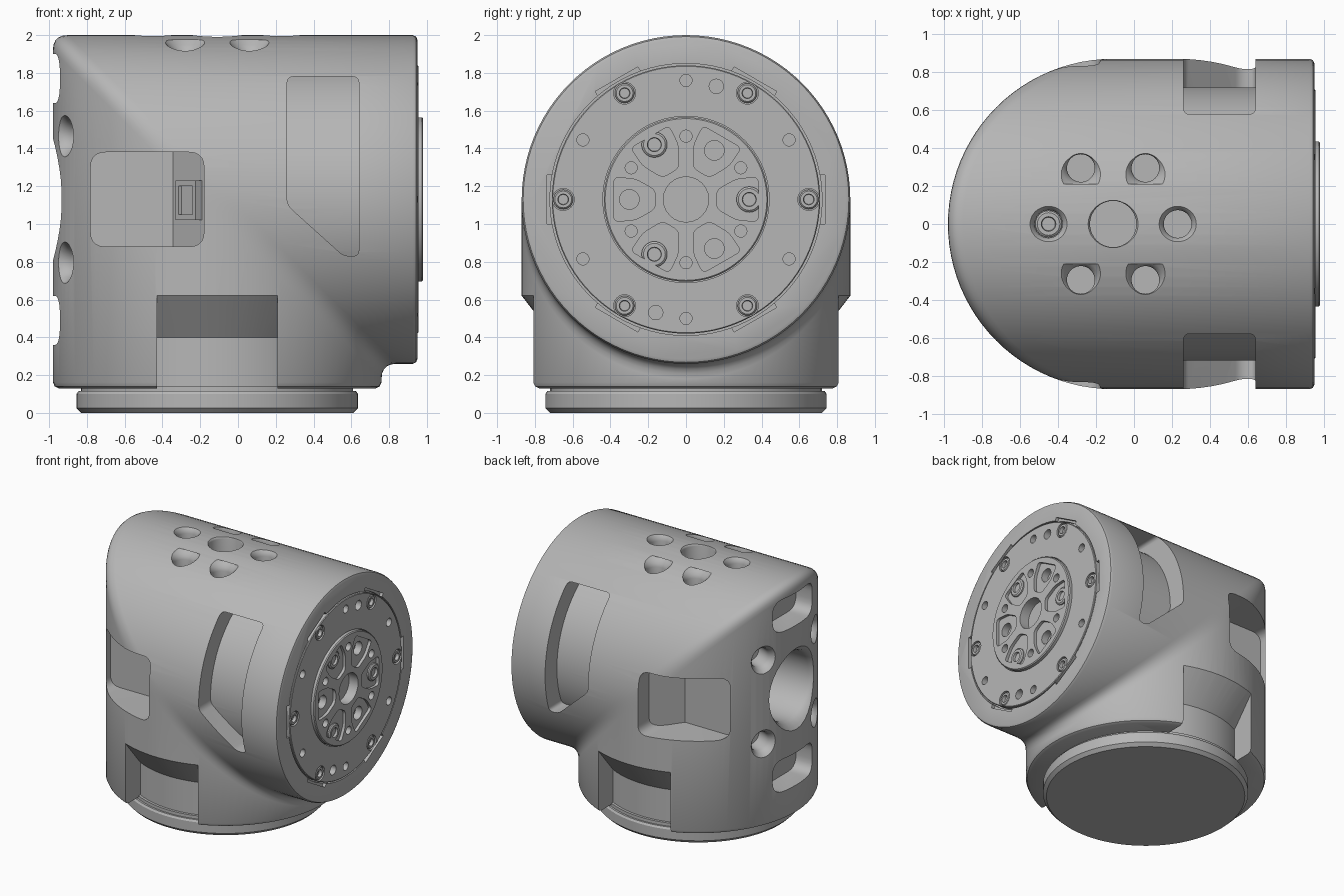
import bpy, bmesh
from math import sin, cos, pi, radians, sqrt
from mathutils import Vector

if "Cube" in bpy.data.objects:
    bpy.data.objects.remove(bpy.data.objects["Cube"], do_unlink=True)

GREY = (0.47, 0.47, 0.47, 1)
mat = bpy.data.materials.new("housing grey")
mat.use_nodes = True
mat.diffuse_color = GREY
mat.node_tree.nodes["Principled BSDF"].inputs["Base Color"].default_value = GREY

R = 0.87      # tube radius
XC = -0.11    # upright tube axis
ZC = 1.13     # level tube axis


def loft(name, rings):
    """Skin a list of equal rings and cap both ends."""
    bm = bmesh.new()
    rows = [[bm.verts.new(p) for p in ring] for ring in rings]
    for a, b in zip(rows, rows[1:]):
        for i in range(len(a)):
            j = (i + 1) % len(a)
            bm.faces.new((a[i], a[j], b[j], b[i]))
    bm.faces.new(rows[0])
    bm.faces.new(rows[-1])
    bmesh.ops.recalc_face_normals(bm, faces=bm.faces)
    mesh = bpy.data.meshes.new(name)
    bm.to_mesh(mesh)
    bm.free()
    mesh.materials.append(mat)
    ob = bpy.data.objects.new(name, mesh)
    bpy.context.collection.objects.link(ob)
    return ob


def lathe(name, profile, origin, axis=(0, 0, 1), n=32):
    """Turn (radius, height) points about an axis."""
    q = Vector(axis).to_track_quat('Z', 'Y')
    o = Vector(origin)
    return loft(name, [[o + q @ Vector((r * cos(2 * pi * i / n), r * sin(2 * pi * i / n), h))
                        for i in range(n)] for r, h in profile])


def prism(name, pts, axis, lo, hi):
    """Extrude a flat outline along x, y or z."""
    place = {'x': lambda a, b, d: (d, a, b),
             'y': lambda a, b, d: (a, d, b),
             'z': lambda a, b, d: (a, b, d)}[axis]
    return loft(name, [[place(a, b, d) for a, b in pts] for d in (lo, hi)])


def rounded(pts, r, steps=5):
    """Round the corners of an outline."""
    out = []
    pts = [Vector(p) for p in pts]
    for i, p in enumerate(pts):
        a = p + (pts[i - 1] - p).normalized() * r
        b = p + (pts[(i + 1) % len(pts)] - p).normalized() * r
        for k in range(steps + 1):
            t = k / steps
            out.append(a * (1 - t) ** 2 + p * 2 * t * (1 - t) + b * t * t)
    return out


def rect(a0, a1, b0, b1):
    return [(a0, b0), (a1, b0), (a1, b1), (a0, b1)]


def cut(target, cutters):
    """Subtract the cutters for good, then drop them."""
    for c in cutters:
        c.hide_render = True
        m = target.modifiers.new("cut", 'BOOLEAN')
        m.operation, m.solver, m.object = 'DIFFERENCE', 'EXACT', c
    bpy.context.view_layer.update()
    deps = bpy.context.evaluated_depsgraph_get()
    mesh = bpy.data.meshes.new_from_object(target.evaluated_get(deps))
    target.modifiers.clear()
    target.data = mesh
    for c in cutters:
        bpy.data.objects.remove(c, do_unlink=True)
    return target


def flared_hole(r, depth, origin, axis, flare=0.035):
    prof = [(r, -depth), (r, -flare * 1.8), (r + flare * 0.3, -flare * 0.8),
            (r + flare, 0), (r + flare * 2, flare)]
    return lathe("hole_cutter", prof, origin, axis)


def screw(name, origin, axis, r=0.05):
    return lathe(name, [(r, -0.03), (r, 0.017), (r * 0.85, 0.025), (r * 0.55, 0.025),
                        (r * 0.5, 0.0)], origin, axis, 24)


# Elbow housing: a level tube mitred into an upright tube
N = 96
angles = [2 * pi * i / N for i in range(N)]


def level_ring(x, r):
    return [Vector((x, r * sin(a), ZC + r * cos(a))) for a in angles]


def upright_ring(z, r):
    return [Vector((XC - r * cos(a), r * sin(a), z)) for a in angles]


T = 0.08
mitre = []
for k in range(6):
    t = k / 5
    mitre.append([Vector((XC - R * cos(a) + T * (1 - t) ** 2, R * sin(a),
                          ZC + R * cos(a) - T * t * t)) for a in angles])
housing = loft("housing", [level_ring(0.95, R - 0.025), level_ring(0.943, R - 0.008),
                           level_ring(0.925, R)] + mitre +
               [upright_ring(0.162, R), upright_ring(0.14, R - 0.01), upright_ring(0.13, R - 0.03)])

cutters = []
# Side grooves around an inner sleeve
groove = prism("groove_cutter", rounded([(0.26, 1.1), (0.56, 0.83), (0.64, 0.83), (0.64, 1.78),
                                         (0.26, 1.78)], 0.035), 'y', -1, 1)
cutters.append(cut(groove, [lathe("sleeve", [(0.72, -0.5), (0.72, 1.5)], (0, 0, ZC), (1, 0, 0), N)]))
# Lower pockets with a conical roof
pocket = prism("pocket_cutter", rect(-0.43, 0.21, 0.05, 0.63), 'y', -1, 1)
cutters.append(cut(pocket, [lathe("cone", [(0.70, -0.1), (0.70, 0.4), (0.947, 0.72)], (XC, 0, 0), n=N)]))
# Cable windows, front and back
for s in (-1, 1):
    cutters.append(prism("window_cutter", rounded(rect(-0.78, -0.18, 0.88, 1.38), 0.08),
                         'y', s * 0.5, s * 1.0))
# Rounded end: large opening, four holes, two pockets
cutters.append(flared_hole(0.27, 0.42, (XC - R + 0.02, 0, ZC), (-1, 0, 0)))
for sz in (-1, 1):
    cutters.append(prism("end_pocket_cutter", rounded(rect(-0.25, 0.25, ZC + sz * 0.64 - 0.13,
                                                           ZC + sz * 0.64 + 0.13), 0.1), 'x', -1.1, -0.8))
    for sy in (-1, 1):
        d = Vector((-cos(radians(22)), sy * sin(radians(22)), 0))
        cutters.append(flared_hole(0.075, 0.18, Vector((XC, 0, ZC + sz * 0.335)) + d * R, d))
# Top holes: one in the middle, six around it
cutters.append(flared_hole(0.122, 0.45, (XC, 0, ZC + R), (0, 0, 1), 0.01))
for k in range(6):
    x, y = XC + 0.34 * cos(k * pi / 3), 0.34 * sin(k * pi / 3)
    cutters.append(flared_hole(0.073, 0.14, (x, y, ZC + sqrt(R * R - y * y)), (0, 0, 1), 0.025))
# Seat for the output plate, with notches at the screws
cutters.append(lathe("seat_cutter", [(0.72, 0.9), (0.72, 1.1)], (0, 0, ZC), (1, 0, 0), N))
for k in range(6):
    a = k * pi / 3
    u, v = Vector((cos(a), sin(a))), Vector((-sin(a), cos(a)))
    c = Vector((0, ZC))
    cutters.append(prism("notch_cutter", [c + u * p + v * q for p, q in rect(0.6, 0.735, -0.13, 0.13)],
                         'x', 0.925, 1.1))
cut(housing, cutters)

# Screw in the top
screw("top_screw", (XC - 0.34, 0, 1.87), (0, 0, 1), 0.07)

# Sloped panels inside the windows and a socket on the front one
for s, side in ((-1, "front"), (1, "back")):
    prism(side + "_window_panel", [(-0.35, s * 0.49), (-0.17, s * 0.74), (-0.17, s * 0.49)],
          'z', 0.87, 1.39)
socket = prism("socket", [(-0.30, -0.56), (-0.19, -0.71), (-0.225, -0.735), (-0.332, -0.594)],
               'z', 1.02, 1.23)
cut(socket, [prism("slot", [(-0.30, -0.61), (-0.23, -0.70), (-0.27, -0.75), (-0.36, -0.64)],
                   'z', 1.05, 1.20)])


# Output plate and hub, facing +x
def on_plate(x, r, deg):
    a = radians(deg)
    return (x, r * cos(a), ZC + r * sin(a))


def bore(r, depth, x, dist, deg):
    return lathe("bore", [(r, -depth), (r, 0.05)], on_plate(x, dist, deg), (1, 0, 0), 24)


X = (1, 0, 0)
plate = lathe("output_plate", [(0.71, 0.85), (0.71, 0.95), (0.705, 0.955), (0.44, 0.955), (0.44, 0.86)],
              (0, 0, ZC), X, N)
holes = [bore(0.038, 0.06, 0.955, 0.62, a) for a in (75, 255)]
for k in range(6):
    holes.append(bore(0.032, 0.06, 0.955, 0.63, 30 + 60 * k))
    holes.append(bore(0.058, 0.035, 0.955, 0.65, 60 * k))
cut(plate, holes)
for k in range(6):
    screw("plate_screw", on_plate(0.928, 0.65, 60 * k), X, 0.052)

hub = lathe("hub", [(0.435, 0.84), (0.435, 0.973), (0.428, 0.98)], (0, 0, ZC), X, N)
pockets = [bore(0.12, 0.11, 0.98, 0, 0)]
for k in range(6):
    outline = [(0.17, -17), (0.29, -22), (0.40, -17), (0.40, 17), (0.29, 22), (0.17, 17)]
    pts = [on_plate(0, r, 60 * k + d)[1:] for r, d in outline]
    pockets.append(prism("hub_pocket", rounded(pts, 0.03), 'x', 0.957, 1.1))
    pockets.append(bore(0.032, 0.06, 0.98, 0.335, 30 + 60 * k))
cut(hub, pockets)
cut(hub, [bore(0.052, 0.09, 0.98, 0.3, a) for a in (60, 180, 300)])
for a in (0, 120, 240):
    screw("hub_screw", on_plate(0.95, 0.335, a), X, 0.068)

# Base flange
lathe("base_flange", [(0.72, 0), (0.745, 0.025), (0.745, 0.1), (0.735, 0.115), (0.72, 0.115),
                      (0.72, 0.14)], (XC, 0, 0), n=N)

# Smooth shading with crisp edges
for ob in bpy.context.collection.objects:
    if ob.type == 'MESH' and mat.name in ob.data.materials:
        ob.data.shade_smooth()
        ob.data.set_sharp_from_angle(angle=radians(30))
